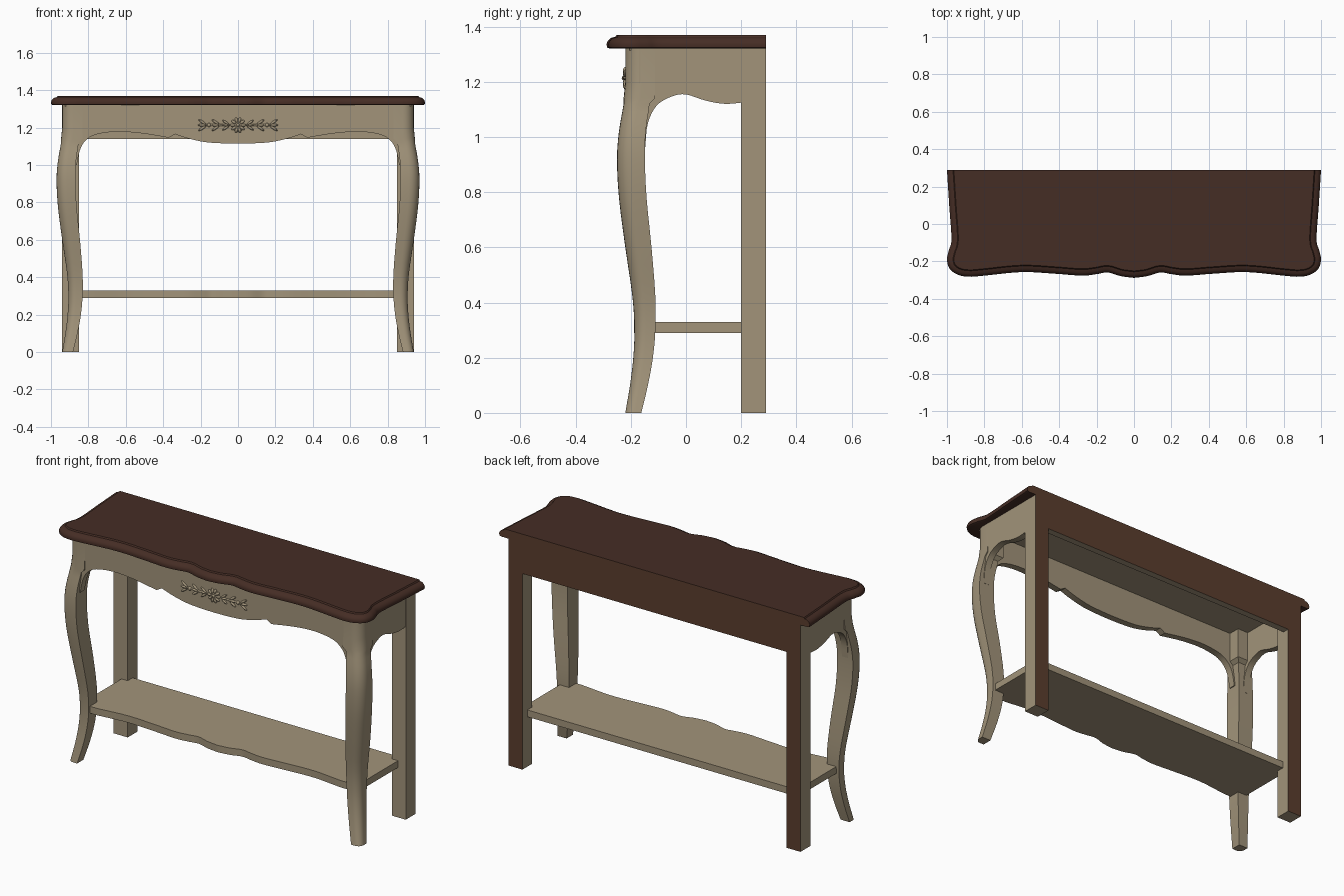
import bpy, bmesh, math
from mathutils import Vector, Matrix

if "Cube" in bpy.data.objects:
    bpy.data.objects.remove(bpy.data.objects["Cube"])


def material(name, rgb):
    m = bpy.data.materials.new(name)
    m.diffuse_color = (*rgb, 1)
    m.use_nodes = True
    m.node_tree.nodes["Principled BSDF"].inputs["Base Color"].default_value = m.diffuse_color
    return m


BEIGE = material("beige paint", (0.36, 0.295, 0.195))
DARK = material("dark walnut", (0.060, 0.026, 0.018))
RAW = material("raw brown back", (0.105, 0.047, 0.027))


def finish(name, bm, mat, mirror=False, angle=35):
    """Make an object; faces lying on the back plane become raw brown."""
    bmesh.ops.recalc_face_normals(bm, faces=bm.faces)
    for f in bm.faces:
        f.smooth = True
        if f.normal.y > 0.9 and f.calc_center_median().y > 0.285:
            f.material_index = 1
    me = bpy.data.meshes.new(name)
    bm.to_mesh(me)
    bm.free()
    me.materials.append(mat)
    me.materials.append(RAW)
    me.set_sharp_from_angle(angle=math.radians(angle))
    ob = bpy.data.objects.new(name, me)
    bpy.context.collection.objects.link(ob)
    if mirror:
        ob.modifiers.new("mirror", 'MIRROR').use_mirror_merge = False
    return ob


def spline(pts, n=5):
    """Catmull-Rom curve through points of any dimension."""
    P = [Vector(p) for p in pts]
    P = [2 * P[0] - P[1]] + P + [2 * P[-1] - P[-2]]
    out = []
    for i in range(1, len(P) - 2):
        a, b, c, d = P[i - 1:i + 3]
        for k in range(n):
            t = k / n
            out.append(0.5 * (2 * b + (c - a) * t + (2 * a - 5 * b + 4 * c - d) * t * t
                              + (3 * b - a - 3 * c + d) * t ** 3))
    return out + [P[-2]]


def prism(name, pts, axis, lo, hi, mirror=False):
    """Extrude a flat outline along an axis."""
    put = {'x': lambda p, t: (t, p[0], p[1]),
           'y': lambda p, t: (p[0], t, p[1]),
           'z': lambda p, t: (p[0], p[1], t)}[axis]
    bm = bmesh.new()
    loft(bm, [[put(p, t) for p in pts] for t in (lo, hi)])
    return finish(name, bm, BEIGE, mirror)


def loft(bm, rings):
    R = [[bm.verts.new(p) for p in ring] for ring in rings]
    n = len(R[0])
    for a, b in zip(R, R[1:]):
        for i in range(n):
            j = (i + 1) % n
            bm.faces.new((a[i], a[j], b[j], b[i]))
    bm.faces.new(R[0])
    bm.faces.new(R[-1])


def box(name, x0, x1, y0, y1, z0, z1, mirror=False):
    return prism(name, [(x0, y0), (x1, y0), (x1, y1), (x0, y1)], 'z', z0, z1, mirror)


def both(pts):
    """Right half outline ending on x = 0, continued to the left."""
    return pts + [(-p[0], p[1]) for p in reversed(pts[:-1])]


# table top: wavy outline with a moulded edge, straight back
WAVE = [(0.8, -0.276), (0.6, -0.257), (0.42, -0.266), (0.28, -0.276), (0.2, -0.268),
        (0.14, -0.259), (0.07, -0.279), (0, -0.288)]
half = spline([(1.0, 0.29), (0.988, 0.1), (0.976, -0.08), (0.99, -0.14), (1.0, -0.19),
               (0.985, -0.24), (0.94, -0.272), (0.88, -0.282)] + WAVE)
outline = [Vector(p) for p in both(half)]


def inset(d):
    ring = []
    for i, p in enumerate(outline):
        t = outline[min(i + 1, len(outline) - 1)] - outline[max(i - 1, 0)]
        q = p + Vector((t.y, -t.x)).normalized() * d
        if i in (0, len(outline) - 1):
            q = Vector((p.x - math.copysign(d, p.x), 0.29))
        ring.append(q)
    return ring


edge = [(0.012, 1.32), (0.002, 1.324), (0, 1.337), (0.005, 1.349), (0.016, 1.359),
        (0.032, 1.363), (0.037, 1.37)]
bm = bmesh.new()
loft(bm, [[(p.x, p.y, z) for p in inset(d)] for d, z in edge])
finish("table_top", bm, DARK)
box("top_underside_panel", -0.925, 0.925, -0.205, 0.28, 1.314, 1.322)

# cabriole front legs: (z, front y, back y), equal curve in x and y
rows = spline([(0, -0.22, -0.162), (0.1, -0.203, -0.138), (0.2, -0.191, -0.12),
               (0.3, -0.187, -0.111), (0.42, -0.194, -0.111), (0.6, -0.22, -0.125),
               (0.78, -0.243, -0.143), (0.92, -0.25, -0.149), (1.02, -0.243, -0.146),
               (1.12, -0.226, -0.132), (1.18, -0.22, -0.13)], 3)
rows = [r for r in rows if r[0] < 1.14]
rows += [(1.14, rows[-1][1], -0.112), (1.2, -0.22, -0.112), (1.322, -0.22, -0.112)]
bm = bmesh.new()
rings = []
for z, yf, yb in rows:
    xo, xi = 0.72 - yf, 0.72 - yb
    r = (xo - xi) * 0.55
    ring = [(xi, yb, z), (xi, yf, z)]
    for k in range(7):
        a = math.radians(-90 + 15 * k)
        ring.append((xo - r + r * math.cos(a), yf + r + r * math.sin(a), z))
    rings.append(ring + [(xo, yb, z)])
loft(bm, rings)
finish("front_legs", bm, BEIGE, mirror=True)

# straight back legs and back apron
box("back_legs", 0.85, 0.94, 0.2, 0.29, 0, 1.32, mirror=True)
box("back_apron", -0.85, 0.85, 0.25, 0.29, 1.14, 1.32)

# front apron with scalloped lower edge
arch = spline([(0.862, 1.0), (0.845, 1.08), (0.815, 1.13), (0.76, 1.163), (0.65, 1.178),
               (0.52, 1.17), (0.37, 1.146)], 4)
belly = spline([(0.337, 1.165), (0.27, 1.143), (0.18, 1.123), (0.09, 1.116), (0, 1.114)], 4)
prism("front_apron", both([(0.885, 1.32), (0.885, 1.0)] + arch + belly),
      'y', -0.2195, -0.18)

# side aprons with arched lower edge
side = spline([(-0.148, 0.96), (-0.138, 1.05), (-0.105, 1.115), (-0.05, 1.147), (0, 1.154),
               (0.07, 1.132), (0.14, 1.12), (0.21, 1.125)], 4)
prism("side_aprons", [(-0.17, 1.32), (-0.17, 0.96)] + side + [(0.21, 1.32)],
      'x', 0.9, 0.9395, mirror=True)

# lower shelf, repeating the wave of the top
front = spline([(0.89, -0.165)] + [(x, y + 0.1) for x, y in WAVE])
prism("lower_shelf", both([Vector((0.89, 0.245))] + front), 'z', 0.29, 0.33)

# carved rosette
CZ, CY = 1.213, -0.219


def blob(bm, x, z, rx, ry, rz, turn=0, y=CY):
    m = (Matrix.Translation((x, y, z)) @ Matrix.Rotation(turn, 4, 'Y')
         @ Matrix.Diagonal((rx, ry, rz, 1)))
    bmesh.ops.create_uvsphere(bm, u_segments=12, v_segments=8, radius=1, matrix=m)


bm = bmesh.new()
blob(bm, 0, CZ, 0.036, 0.007, 0.036)
blob(bm, 0, CZ, 0.011, 0.014, 0.011)
for k in range(10):
    a = k * math.tau / 10
    blob(bm, 0.027 * math.cos(a), CZ + 0.027 * math.sin(a), 0.016, 0.010, 0.008, -a)
finish("carved_rosette", bm, BEIGE)

# carved leaf sprays on both sides
bm = bmesh.new()
blob(bm, 0.125, CZ, 0.085, 0.006, 0.006)
for x, s in ((0.065, 0.9), (0.12, 1.0), (0.19, 1.0)):
    for turn in (-0.6, 0, 0.6):
        blob(bm, x, CZ - 0.016 * s * turn / 0.6, 0.025 * s, 0.009, 0.007 * s, turn)
blob(bm, 0.155, CZ, 0.011, 0.011, 0.011)
finish("carved_leaf_sprays", bm, BEIGE, mirror=True)
